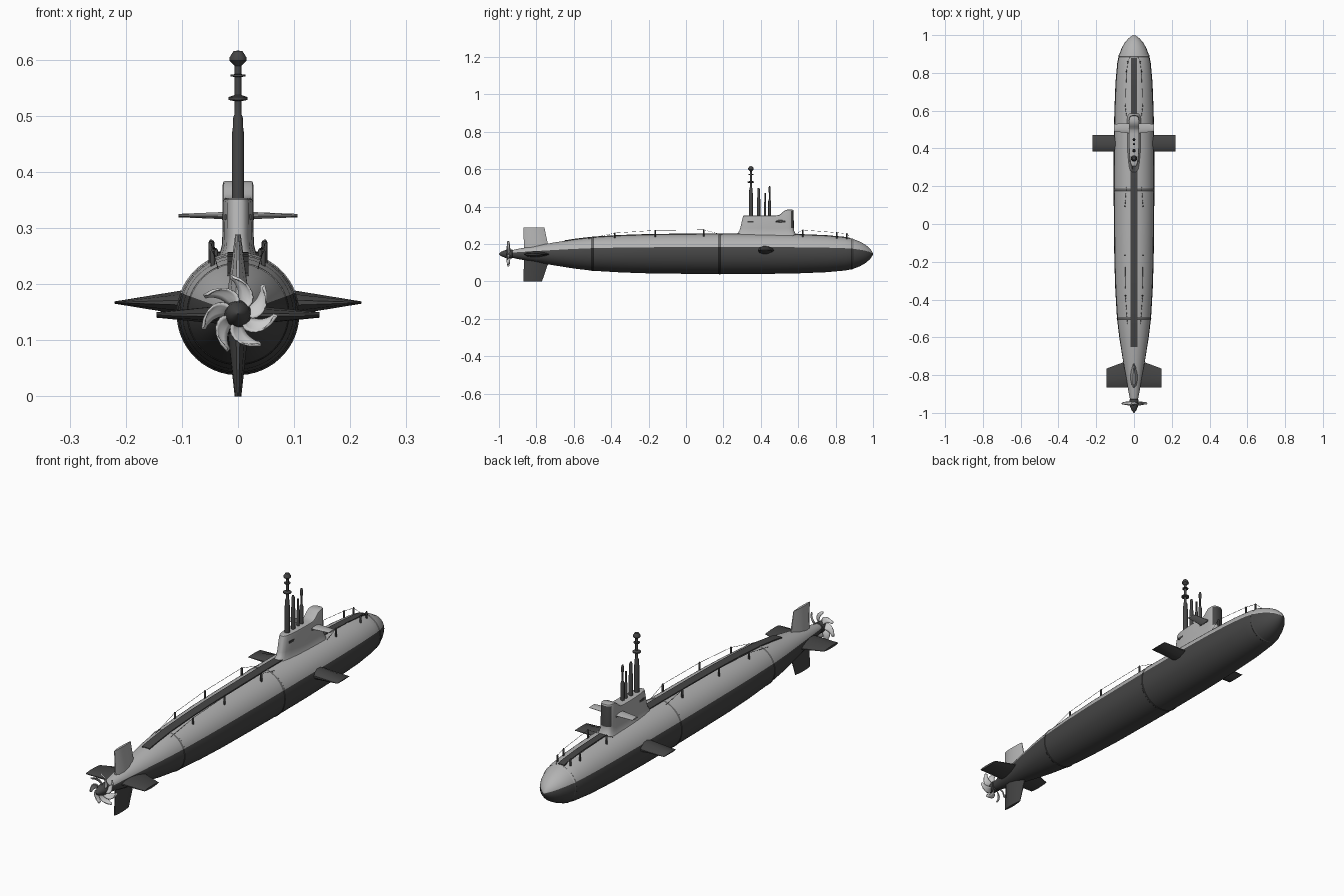
import bpy, bmesh
from math import sin, cos, pi, sqrt, radians
from mathutils import Vector

if "Cube" in bpy.data.objects:
    bpy.data.objects.remove(bpy.data.objects["Cube"])


def material(name, v):
    m = bpy.data.materials.new(name)
    m.diffuse_color = (v, v, v, 1)
    m.use_nodes = True
    m.node_tree.nodes["Principled BSDF"].inputs["Base Color"].default_value = m.diffuse_color
    return m


LIGHT, DARK, BLADE = material("light_grey", 0.45), material("dark_grey", 0.06), material("blade_grey", 0.6)


def make(name, verts, faces, mats, dark=None, angle=35):
    """Mesh object from points; faces whose index is in dark use the second material."""
    me = bpy.data.meshes.new(name)
    me.from_pydata([tuple(v) for v in verts], [], faces)
    for m in mats:
        me.materials.append(m)
    for i in dark or ():
        me.polygons[i].material_index = 1
    bm = bmesh.new()
    bm.from_mesh(me)
    bmesh.ops.recalc_face_normals(bm, faces=bm.faces)
    bm.to_mesh(me)
    bm.free()
    ob = bpy.data.objects.new(name, me)
    bpy.context.collection.objects.link(ob)
    bpy.ops.object.select_all(action='DESELECT')
    ob.select_set(True)
    bpy.context.view_layer.objects.active = ob
    bpy.ops.object.shade_smooth_by_angle(angle=radians(angle))
    return ob


def loft(rings, caps=True):
    """Join equal rings of points with quads."""
    n = len(rings[0])
    verts = [p for r in rings for p in r]
    faces = [(i * n + j, i * n + (j + 1) % n, (i + 1) * n + (j + 1) % n, (i + 1) * n + j)
             for i in range(len(rings) - 1) for j in range(n)]
    if caps:
        faces += [tuple(range(n)), tuple(range(len(verts) - n, len(verts)))]
    return verts, faces


def lathe(name, profile, origin, axis, mat, n=20):
    """Turn (radius, height) points around the z or y axis."""
    o = Vector(origin)
    rings = []
    for r, h in profile:
        ring = []
        for k in range(n):
            a = 2 * pi * k / n
            ring.append(o + (Vector((r * cos(a), r * sin(a), h)) if axis == 'z'
                             else Vector((r * cos(a), h, r * sin(a)))))
        rings.append(ring)
    return make(name, *loft(rings), [mat])


# Hull: (y, radius) stations along the axis
ZC = 0.147
HULL = [(-0.94, .018), (-0.90, .027), (-0.80, .045), (-0.70, .062), (-0.60, .078), (-0.5, .090),
        (-0.35, .099), (-0.2, .104), (0, .1065), (.2, .108), (.4, .1075), (.6, .104), (.75, .098),
        (.85, .089), (.89, .081), (.93, .066), (.96, .049), (.983, .029), (.996, .011), (1.0, .001)]


def radius(y):
    for (a, ra), (b, rb) in zip(HULL, HULL[1:]):
        if a <= y <= b:
            return ra + (rb - ra) * (y - a) / (b - a)
    return 0


def deck_z(x, y):
    return ZC + sqrt(max(radius(y) ** 2 - x * x, 0))


N = 54
rings = [[(r * cos(2 * pi * k / N), y, ZC + r * sin(2 * pi * k / N)) for k in range(N)] for y, r in HULL]
verts, faces = loft(rings)
dark = [i for i in range(len(faces) - 2) if not 3 <= i % N < 24]
make("hull", verts, faces, [LIGHT, DARK], dark, 50)

# Raised hull seams, coloured like the hull
for i, y in enumerate((-0.5, 0.18, 0.89)):
    prof = [(-.005, 0), (-.003, .0015), (.003, .0015), (.005, 0)]
    rs = [[((radius(y + d) + h) * cos(2 * pi * k / N), y + d, ZC + (radius(y + d) + h) * sin(2 * pi * k / N))
           for k in range(N)] for d, h in prof]
    v, f = loft(rs, False)
    make(f"hull_seam_{i + 1}", v, f, [LIGHT, DARK], [j for j in range(len(f)) if not 3 <= j % N < 24], 20)

# Dark walkway strips on the deck
for name, y0, y1, w in (("aft_walkway", -0.65, 0.30, .019), ("fore_walkway", 0.56, 0.88, .015)):
    rs = []
    for k in range(25):
        y = y0 + (y1 - y0) * k / 24
        t = deck_z(0, y) + .0025
        rs.append([(-w, y, t - .012), (-w, y, t), (w, y, t), (w, y, t - .012)])
    make(name, *loft(rs), [DARK])


# Sail: plan outline lofted upward, with a raised front
def sail_top(y):
    t = min(max((y - 0.49) / 0.05, 0), 1)
    return 0.353 + 0.031 * t * t * (3 - 2 * t)


PLAN = [(0, .25), (.02, .5), (.07, .7), (.18, .85), (.35, .97), (.5, 1), (.65, 1), (.72, 1), (.76, 1), (.8, 1),
        (.84, 1), (.9, 1), (.95, .92), (.98, .75), (.995, .45), (1, .15)]
LEVELS = [(.225, .25, .60, .045, 0), (.250, .268, .588, .034, 0), (.268, .284, .579, .029, 0),
          (.285, .290, .577, .028, 0), (.345, .304, .575, .0275, 1), (.351, .306, .573, .026, 2), (0, .31, .568, .022, 3)]
P = len(PLAN)
rings = []
for z, y0, y1, w, top in LEVELS:
    side = []
    for f, h in PLAN:
        y = y0 + (y1 - y0) * f
        zz = z if not top else sail_top(y) - (0, .008, .002, 0)[top]
        side.append((w * h, y, zz))
    rings.append(side + [(-x, y, zz) for x, y, zz in reversed(side)])
verts, faces = loft(rings, False)
dark = [i for i in range(len(faces)) if 11 < i % (2 * P) < 19 and 3 <= i // (2 * P) < 4]
b = (len(LEVELS) - 1) * 2 * P
faces += [(b + j, b + j + 1, b + 2 * P - 2 - j, b + 2 * P - 1 - j) for j in range(P - 1)]
make("sail", verts, faces, [LIGHT, DARK], dark, 40)

# Dark vents on the sail sides
for s in (-1, 1):
    for name, y0, y1, xc in (("aft_vent", .328, .372, .0235), ("fore_vent", .478, .532, .0278)):
        rs = [[(s * (xc + dx), y, z) for dx, z in ((-.008, .314), (.001, .314), (.001, .324), (-.008, .324))]
              for y in (y0, y1)]
        make(f"{name}_{'left' if s < 0 else 'right'}", *loft(rs), [DARK])

# Fins: an aerofoil section lofted from root to tip
FOIL = [(0, .2), (.12, .7), (.35, 1), (.6, .95), (.85, .55), (1, .15)]


def fin(name, direction, origin, root, tip, mat):
    """root and tip are (span, y back, y front, half thickness)."""
    d = Vector(direction)
    n = d.cross(Vector((0, 1, 0)))
    rs = []
    for s, y0, y1, t in (root, tip):
        pts = [(f, h) for f, h in FOIL] + [(f, -h) for f, h in reversed(FOIL)]
        rs.append([Vector(origin) + d * s + Vector((0, y0 + (y1 - y0) * f, 0)) + n * t * h for f, h in pts])
    make(name, *loft(rs), [mat])


for s, side in ((-1, "left"), (1, "right")):
    fin(f"hull_plane_{side}", (s, 0, 0), (0, 0, .167), (.085, .385, .47, .024), (.22, .385, .47, .002), DARK)
    fin(f"sail_plane_{side}", (s, 0, 0), (0, 0, .322), (.01, .478, .534, .007), (.106, .49, .53, .003), LIGHT)
    fin(f"stern_plane_{side}", (s, 0, 0), (0, 0, .145), (.01, -.865, -.715, .018), (.145, -.865, -.765, .005), DARK)
fin("upper_rudder", (0, 0, 1), (0, 0, 0), (.16, -.865, -.73, .022), (.288, -.87, -.757, .005), LIGHT)
fin("lower_rudder", (0, 0, -1), (0, 0, 0), (-.13, -.865, -.725, .020), (0, -.87, -.77, .006), DARK)

# Propeller hub and seven skewed blades
lathe("propeller_hub", [(.019, -.925), (.024, -.93), (.024, -.945), (.021, -.965), (.012, -.988), (.001, -1.0)],
      (0, 0, ZC), 'y', DARK, 24)
WIDTH = [.010, .0115, .013, .0145, .015, .0145, .0125, .008, .003]
for b in range(7):
    verts, faces = [], []
    for i, w in enumerate(WIDTH):
        t = i / (len(WIDTH) - 1)
        r = .015 + .055 * t
        base = 2 * pi * b / 7 + .1 + .75 * t * t
        for u in (-1, -.5, 0, .5, 1):
            a = base + u * w / max(r, .03)
            rr = r - .006 * u * u * t
            verts.append((rr * cos(a), -.95 + .011 * u * (1 - .5 * t), ZC + rr * sin(a)))
    for i in range(len(WIDTH) - 1):
        for j in range(4):
            k = i * 5 + j
            faces.append((k, k + 1, k + 6, k + 5))
    ob = make(f"propeller_blade_{b + 1}", verts, faces, [BLADE])
    mod = ob.modifiers.new("thickness", 'SOLIDIFY')
    mod.thickness, mod.offset = .003, 0

# Masts on the sail
lathe("main_mast", [(.011, .34), (.011, .468), (.0095, .475), (.0085, .497), (.006, .503), (.006, .526),
                    (.017, .528), (.017, .533), (.006, .537), (.006, .569), (.013, .570), (.013, .573),
                    (.006, .574), (.006, .589), (.015, .598), (.015, .604), (.008, .615), (.001, .616)],
      (0, .347, 0), 'z', DARK)
lathe("thick_mast", [(.009, .34), (.009, .44), (.007, .45), (.007, .492), (.004, .5)], (0, .388, 0), 'z', DARK)
lathe("short_mast", [(.006, .34), (.006, .42), (.004, .425), (.004, .472)], (0, .423, 0), 'z', DARK)
lathe("thin_mast", [(.0075, .34), (.0075, .43), (.004, .44), (.004, .475), (.006, .48), (.006, .50), (.003, .51)],
      (0, .447, 0), 'z', DARK)


# Deck rails: posts joined by thin wires, on both sides
def wire(name, pts):
    cu = bpy.data.curves.new(name, 'CURVE')
    cu.dimensions = '3D'
    cu.bevel_depth, cu.bevel_resolution = .0008, 1
    sp = cu.splines.new('POLY')
    sp.points.add(len(pts) - 1)
    for p, co in zip(sp.points, pts):
        p.co = (*co, 1)
    cu.materials.append(DARK)
    bpy.context.collection.objects.link(bpy.data.objects.new(name, cu))


RAILS = {"aft": ([(.045, -.38, .262), (.048, -.165, .276), (.048, .095, .279)], (.035, -.53), (.04, .20)),
         "fore": ([(.046, .625, .278), (.040, .805, .264), (.032, .86, .258)], (.04, .57), (.018, .89))}
for part, (posts, start, end) in RAILS.items():
    for s, side in ((-1, "left"), (1, "right")):
        for i, (x, y, z) in enumerate(posts):
            zb = deck_z(x, y) - .008
            lathe(f"{part}_post_{side}_{i + 1}", [(.0042, 0), (.0042, z - zb - .004), (.002, z - zb)],
                  (s * x, y, zb), 'z', DARK, 10)
        ends = [(s * x, y, deck_z(x, y)) for x, y in (start, end)]
        tops = [(s * x, y, z - .003) for x, y, z in posts]
        wire(f"{part}_rail_wire_{side}", [ends[0]] + tops + [ends[1]])
